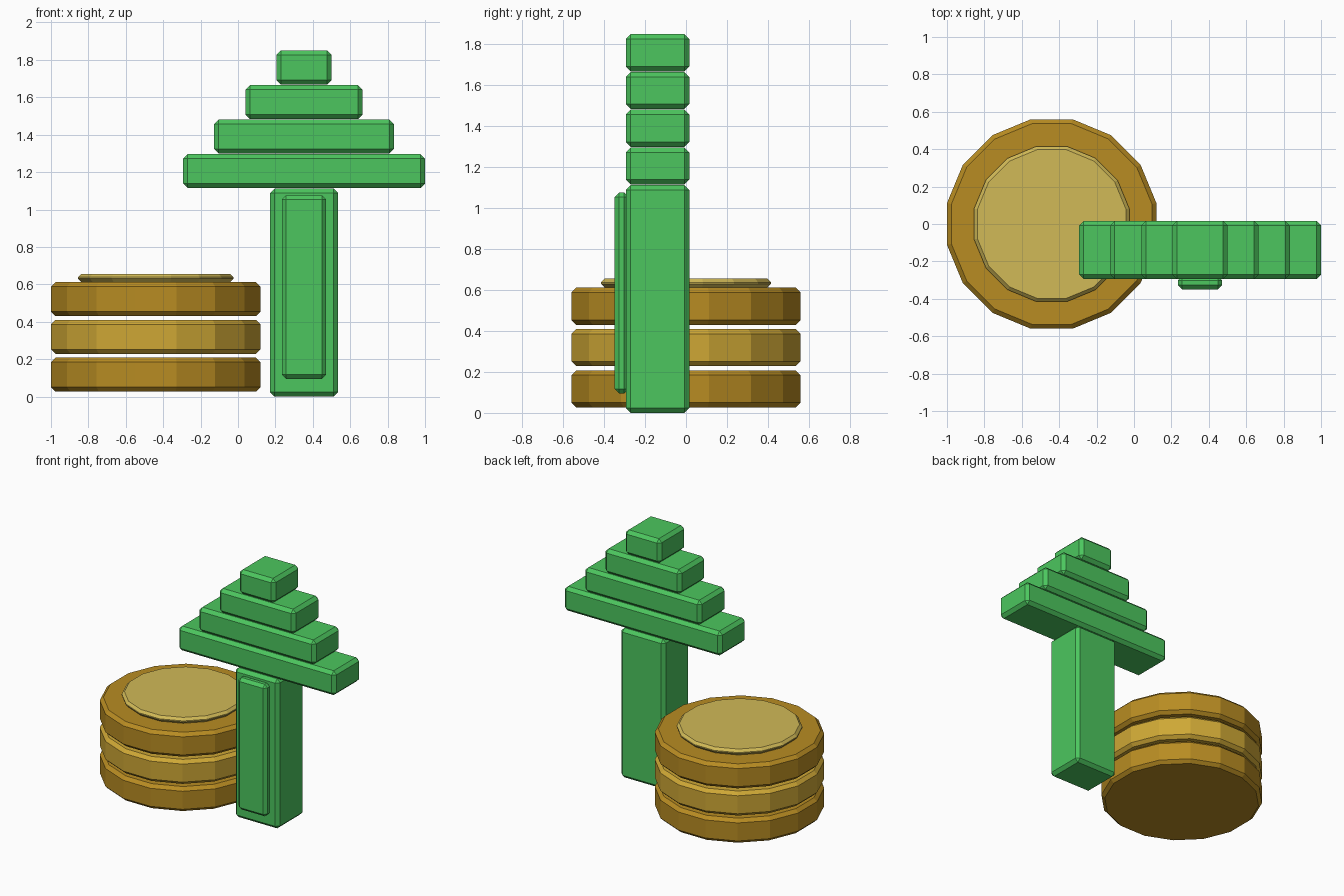
import bpy, math

if "Cube" in bpy.data.objects:
    bpy.data.objects.remove(bpy.data.objects["Cube"])


def material(name, rgb):
    m = bpy.data.materials.new(name)
    m.diffuse_color = (*rgb, 1)
    m.use_nodes = True
    m.node_tree.nodes["Principled BSDF"].inputs["Base Color"].default_value = m.diffuse_color
    return m


GREEN = material("arrow green", (0.072, 0.565, 0.112))
GOLD = material("dark gold", (0.479, 0.262, 0.016))
YELLOW = material("bright gold", (0.62, 0.39, 0.036))
PALE = material("pale gold", (0.64, 0.49, 0.095))


def finish(obj, name, mat, bevel):
    obj.name = name
    obj.data.materials.append(mat)
    mod = obj.modifiers.new("chamfer", 'BEVEL')
    mod.width = bevel
    mod.segments = 1
    mod.limit_method = 'ANGLE'
    mod.angle_limit = math.radians(40)   # only rims, not the disc facets


def box(name, x, y, z, mat, bevel=0.024):
    bpy.ops.mesh.primitive_cube_add(
        size=1, location=[sum(r) / 2 for r in (x, y, z)])
    obj = bpy.context.object
    obj.scale = [r[1] - r[0] for r in (x, y, z)]
    bpy.ops.object.transform_apply(location=False, rotation=False, scale=True)
    finish(obj, name, mat, bevel)


def disc(name, apothem, z, mat, bevel):
    # 16-sided disc with flats facing the axes
    bpy.ops.mesh.primitive_cylinder_add(
        vertices=16, radius=apothem / math.cos(math.pi / 16),
        depth=z[1] - z[0], location=(-0.44, 0, sum(z) / 2),
        rotation=(0, 0, math.pi / 16))
    bpy.ops.object.transform_apply(location=False, rotation=True, scale=False)
    finish(bpy.context.object, name, mat, bevel)


# Stack of three coins with a raised face on top
for i, mat in enumerate((GOLD, YELLOW, GOLD)):
    z = 0.026 + 0.202 * i
    disc(f"coin_{i + 1}", 0.56, (z, z + 0.182), mat, 0.024)
disc("coin_face", 0.415, (0.612, 0.656), PALE, 0.018)

# Arrow shaft and its raised front panel
DEPTH = (-0.294, 0.016)
CX = 0.353
box("arrow_shaft", (CX - 0.182, CX + 0.182), DEPTH, (0.0, 1.112), GREEN)
box("shaft_panel", (CX - 0.118, CX + 0.118), (-0.349, -0.28),
    (0.095, 1.076), GREEN, 0.022)

# Stepped arrow head
for i, half in enumerate((0.647, 0.48, 0.313, 0.148)):
    z = 1.115 + 0.1845 * i
    box(f"arrow_step_{i + 1}", (CX - half, CX + half), DEPTH,
        (z, z + 0.181), GREEN)
